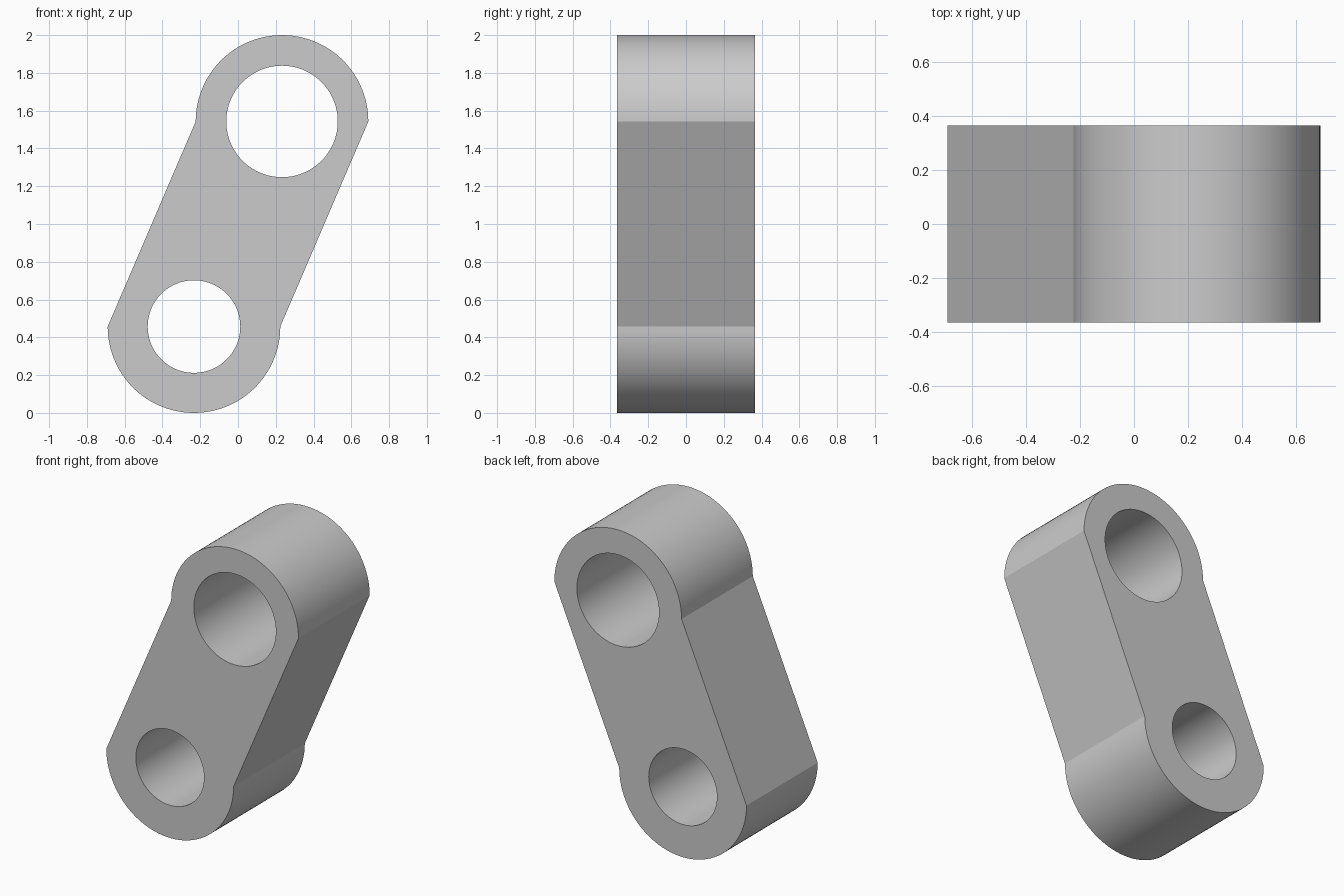
import bpy
import bmesh
from math import cos, sin, pi, radians

cube = bpy.data.objects.get("Cube")
if cube:
    bpy.data.objects.remove(cube)

RADIUS = 0.457
DEPTH = 0.73
TOP = (0.233, 2 - RADIUS)
BOTTOM = (-0.233, RADIUS)
STEPS = 48


def arc(centre, radius, start, end, steps):
    """Points along an arc in the xz plane, both ends included."""
    angles = [start + (end - start) * i / steps for i in range(steps + 1)]
    return [(centre[0] + radius * cos(a), centre[1] + radius * sin(a)) for a in angles]


def add_loop(bm, points):
    """Closed edge loop on the front plane."""
    verts = [bm.verts.new((x, -DEPTH / 2, z)) for x, z in points]
    return [bm.edges.new((v, verts[(i + 1) % len(verts)])) for i, v in enumerate(verts)]


# Outline: two half-round ends joined by slanted straight sides
bm = bmesh.new()
outline = arc(TOP, RADIUS, 0, pi, STEPS) + arc(BOTTOM, RADIUS, pi, 2 * pi, STEPS)
edges = add_loop(bm, outline)

# Through holes: larger at the top, smaller at the bottom
for centre, radius in ((TOP, 0.295), (BOTTOM, 0.245)):
    edges += add_loop(bm, arc(centre, radius, 0, 2 * pi, 2 * STEPS)[:-1])

# Fill the plate and give it depth
bmesh.ops.triangle_fill(bm, edges=edges, use_beauty=True)
result = bmesh.ops.extrude_face_region(bm, geom=bm.faces[:], use_keep_orig=True)
back = [g for g in result["geom"] if isinstance(g, bmesh.types.BMVert)]
bmesh.ops.translate(bm, verts=back, vec=(0, DEPTH, 0))
bmesh.ops.recalc_face_normals(bm, faces=bm.faces[:])

mesh = bpy.data.meshes.new("link_arm")
bm.to_mesh(mesh)
bm.free()
link = bpy.data.objects.new("link_arm", mesh)
bpy.context.collection.objects.link(link)

# Plain grey material
grey = bpy.data.materials.new("plain_grey")
grey.use_nodes = True
colour = (0.6, 0.6, 0.6, 1)
grey.diffuse_color = colour
grey.node_tree.nodes["Principled BSDF"].inputs["Base Color"].default_value = colour
mesh.materials.append(grey)

# Smooth the round walls, keep rims and side corners crisp
bpy.ops.object.select_all(action="DESELECT")
link.select_set(True)
bpy.context.view_layer.objects.active = link
bpy.ops.object.shade_smooth_by_angle(angle=radians(15))
